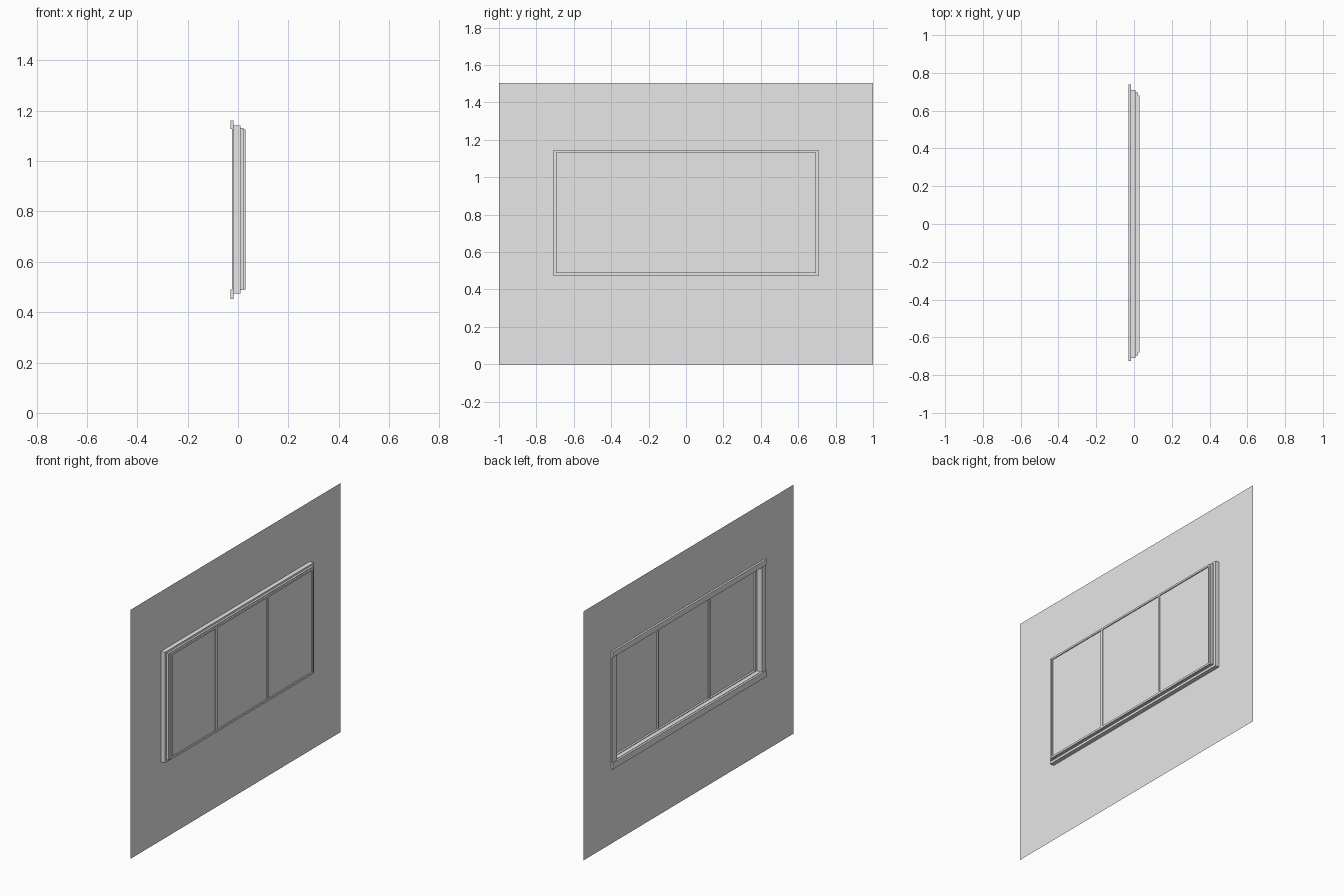
import bpy
import bmesh

cube = bpy.data.objects.get("Cube")
if cube:
    bpy.data.objects.remove(cube, do_unlink=True)

grey = bpy.data.materials.new("plain_grey")
grey.use_nodes = True
grey.diffuse_color = (0.8, 0.8, 0.8, 1)
grey.node_tree.nodes["Principled BSDF"].inputs["Base Color"].default_value = (0.8, 0.8, 0.8, 1)


def finish(name, bm):
    mesh = bpy.data.meshes.new(name)
    bm.to_mesh(mesh)
    bm.free()
    mesh.materials.append(grey)
    obj = bpy.data.objects.new(name, mesh)
    bpy.context.collection.objects.link(obj)
    return obj


def rectangle(bm, x, rect):
    y0, y1, z0, z1 = rect
    return [bm.verts.new((x, y, z)) for y, z in ((y0, z0), (y1, z0), (y1, z1), (y0, z1))]


def box(name, x0, x1, rect):
    bm = bmesh.new()
    back, front = rectangle(bm, x0, rect), rectangle(bm, x1, rect)
    bm.faces.new(front)
    bm.faces.new(back[::-1])
    for i in range(4):
        j = (i + 1) % 4
        bm.faces.new((back[i], back[j], front[j], front[i]))
    return finish(name, bm)


def ring(name, x0, x1, outer, inner):
    """Rectangular frame; a flat sheet with a hole when x0 equals x1."""
    bm = bmesh.new()
    fo, fi = rectangle(bm, x1, outer), rectangle(bm, x1, inner)
    solid = x1 > x0
    if solid:
        bo, bi = rectangle(bm, x0, outer), rectangle(bm, x0, inner)
    for i in range(4):
        j = (i + 1) % 4
        bm.faces.new((fo[i], fo[j], fi[j], fi[i]))
        if solid:
            bm.faces.new((bo[j], bo[i], bi[i], bi[j]))
            bm.faces.new((bo[i], bo[j], fo[j], fo[i]))
            bm.faces.new((bi[j], bi[i], fi[i], fi[j]))
    return finish(name, bm)


# Nested openings, from the wall out to the glass
outer_edge = (-0.71, 0.71, 0.474, 1.142)
middle_edge = (-0.695, 0.695, 0.488, 1.131)
front_edge = (-0.68, 0.68, 0.489, 1.126)
outer_hole = (-0.69, 0.69, 0.492, 1.125)
middle_hole = (-0.677, 0.677, 0.496, 1.12)
glass_edge = (-0.668, 0.668, 0.501, 1.115)

# Wall sheet
wall_x = -0.017
ring("wall", wall_x, wall_x, (-1, 1, 0, 1.503), outer_hole)

# Stepped window frame
ring("outer_frame", wall_x, 0.009, outer_edge, outer_hole)
ring("middle_frame", 0.009, 0.021, middle_edge, middle_hole)
ring("front_frame", 0.021, 0.029, front_edge, glass_edge)

# Inner trim around the opening
box("head_trim", -0.029, wall_x, (-0.725, 0.738, 1.127, 1.161))
box("sill_trim", -0.029, wall_x, (-0.725, 0.738, 0.452, 0.49))
box("right_side_trim", -0.024, wall_x, (-0.725, -0.692, 0.49, 1.127))
box("left_side_trim", -0.024, wall_x, (0.692, 0.738, 0.49, 1.127))

# Glass and the bars dividing it into three panes
box("glass", 0.02, 0.023, glass_edge)
for name, y, half in (("right_mullion", -0.245, 0.008), ("left_mullion", 0.245, 0.007)):
    box(name, 0.012, 0.028, (y - half, y + half, 0.5, 1.116))
